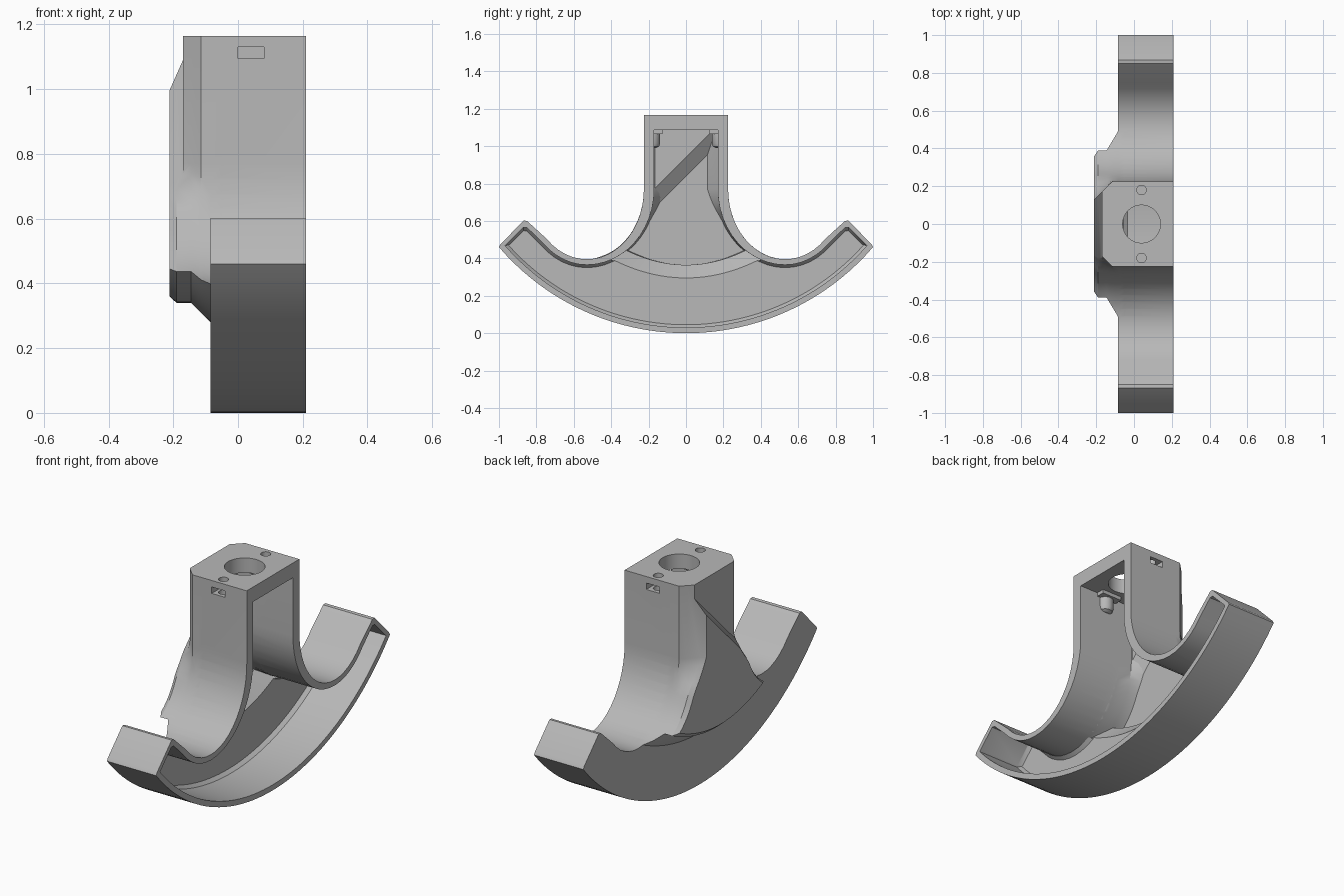
import bpy, bmesh, math

cube = bpy.data.objects.get("Cube")
if cube:
    bpy.data.objects.remove(cube, do_unlink=True)

grey = bpy.data.materials.new("plain grey")
grey.use_nodes = True
tone = (0.48, 0.48, 0.48, 1)
grey.diffuse_color = tone
grey.node_tree.nodes["Principled BSDF"].inputs["Base Color"].default_value = tone


def add_object(name, bm):
    bmesh.ops.recalc_face_normals(bm, faces=bm.faces)
    mesh = bpy.data.meshes.new(name)
    bm.to_mesh(mesh)
    bm.free()
    mesh.materials.append(grey)
    obj = bpy.data.objects.new(name, mesh)
    bpy.context.collection.objects.link(obj)
    return obj


def loft(name, layers):
    """Solid through matching (y, z) outlines placed at successive x."""
    bm = bmesh.new()
    rings = [[bm.verts.new((x, y, z)) for y, z in ring] for x, ring in layers]
    n = len(rings[0])
    for a, b in zip(rings, rings[1:]):
        for i in range(n):
            j = (i + 1) % n
            bm.faces.new((a[i], a[j], b[j], b[i]))
    bm.faces.new(rings[0])
    bm.faces.new(rings[-1])
    return add_object(name, bm)


def box(name, lo, hi):
    x0, x1 = lo[0], hi[0]
    ring = [(lo[1], lo[2]), (hi[1], lo[2]), (hi[1], hi[2]), (lo[1], hi[2])]
    return loft(name, [(x0, ring), (x1, ring)])


def lathe(name, x, y, profile, sides=32):
    """Round solid about a vertical axis from (radius, z) points."""
    bm = bmesh.new()
    rings = [[bm.verts.new((x + r * math.cos(2 * math.pi * k / sides),
                            y + r * math.sin(2 * math.pi * k / sides), z))
              for k in range(sides)] for r, z in profile]
    for a, b in zip(rings, rings[1:]):
        for i in range(sides):
            j = (i + 1) % sides
            bm.faces.new((a[i], a[j], b[j], b[i]))
    bm.faces.new(rings[0])
    bm.faces.new(rings[-1])
    return add_object(name, bm)


def combine(target, other, operation):
    mod = target.modifiers.new("combine", "BOOLEAN")
    mod.operation = operation
    mod.solver = "EXACT"
    mod.object = other
    bpy.context.view_layer.objects.active = target
    bpy.ops.object.modifier_apply(modifier=mod.name)
    bpy.data.objects.remove(other, do_unlink=True)


def mirrored(half):
    return half + [(-y, z) for y, z in reversed(half) if abs(y) > 1e-6]


def flare(t, wall_side, wall_under):
    """Point on the elliptical sweep from the column into the arm."""
    t = math.radians(t)
    return (0.53 - (0.305 + wall_side) * math.cos(t),
            0.77 - (0.375 + wall_under) * math.sin(t))


def anchor(w, side, top):
    """Whole outline, inset by w on the arms, by side and top on the column."""
    half = [(0.225 - side, 1.165 - top)]
    half += [flare(7.5 * i, side if i < 12 else w, w) for i in range(19)]
    half += [(0.85, 0.6 - 1.2 * w), (0.868, 0.602 - 1.2 * w),
             (0.992 - 1.1 * w, 0.475)]
    end, radius = 1 - 1.1 * w, 1.317 - w
    for i in range(25):
        y = end * (1 - i / 24)
        half.append((y, 1.317 - math.sqrt(radius ** 2 - y * y)))
    return mirrored(half)


def housing(t_end, z_mid, cut_high, cut_low, side=0, under=0, top=0):
    """Column outline closed below by a shallow arc, with chamfered sides."""
    half = [(0.225 - side - cut_high, 1.165 - top)]
    for i in range(12):
        y, z = flare(t_end * i / 11, side, under)
        s = min(1, max(0, (z - 0.61) / 0.16))
        half.append((y - cut_low - (cut_high - cut_low) * s, z))
    y_end, z_end = half[-1]
    for i in range(1, 13):
        f = 1 - i / 12
        half.append((y_end * f, z_mid + (z_end - z_mid) * f * f))
    return mirrored(half)


def diagonal(x0, c0, x1, c1):
    """Cutter above a sloping 45 degree line z = y + c."""
    def ring(c):
        return [(-0.6, c - 0.6), (0.6, c + 0.6), (0.6, 1.8), (-0.6, 1.8)]
    return loft("diagonal_cutter", [(x0, ring(c0)), (x1, ring(c1))])


# Outer body: curved arms and column, plus the bulge on the closed side
body = loft("mount_shell", [(-0.085, anchor(0, 0, 0)), (0.21, anchor(0, 0, 0))])
bulge = loft("bulge", [
    (-0.05, housing(82.5, 0.28, 0, 0)),
    (-0.085, housing(82.5, 0.28, 0, 0)),
    (-0.115, housing(72.8, 0.31, 0, 0)),
    (-0.145, housing(62.7, 0.34, 0.03, 0)),
    (-0.19, housing(62.7, 0.34, 0.075, 0)),
    (-0.212, housing(60, 0.36, 0.097, 0.02))])
combine(bulge, diagonal(-0.17, 0.92, -0.25, 0.82), "DIFFERENCE")
combine(body, bulge, "UNION")

# Hollow interior, open on one side
cavity = loft("cavity", [(-0.055, anchor(0.045, 0.055, 0.08)),
                         (-0.035, anchor(0.03, 0.055, 0.08)),
                         (0.3, anchor(0.03, 0.055, 0.08))])
inner = dict(side=0.055, under=0.03, top=0.08)
pocket = loft("pocket", [
    (0.0, housing(69, 0.29, 0, 0, **inner)),
    (-0.05, housing(69, 0.29, 0, 0, **inner)),
    (-0.125, housing(54, 0.365, 0, 0, **inner)),
    (-0.18, housing(54, 0.365, 0.055, 0.01, **inner))])
combine(pocket, diagonal(-0.13, 0.94, -0.23, 0.74), "DIFFERENCE")
combine(body, cavity, "DIFFERENCE")
combine(body, pocket, "DIFFERENCE")

# Screw bosses under the top, with their holes and nut slots
for s in (-1, 1):
    y = 0.18 * s
    ledge_y = sorted((0.125 * s, 0.2 * s))
    combine(body, box("ledge", (-0.02, ledge_y[0], 1.065), (0.1, ledge_y[1], 1.1)), "UNION")
    combine(body, lathe("boss", 0.04, y, [(0.02, 0.99), (0.036, 0.998), (0.042, 1.015),
                                         (0.042, 1.1)]), "UNION")
    combine(body, lathe("screw_hole", 0.04, y, [(0.025, 1.03), (0.025, 1.25)]), "DIFFERENCE")
    slot_y = sorted((0.15 * s, 0.3 * s))
    combine(body, box("nut_slot", (0, slot_y[0], 1.095), (0.08, slot_y[1], 1.13)), "DIFFERENCE")

# Round opening through the top
combine(body, lathe("top_hole", 0.04, 0, [(0.1, 1.05), (0.1, 1.25)], 48), "DIFFERENCE")

bpy.ops.object.select_all(action="DESELECT")
body.select_set(True)
bpy.context.view_layer.objects.active = body
bpy.ops.object.shade_smooth_by_angle(angle=math.radians(25))
